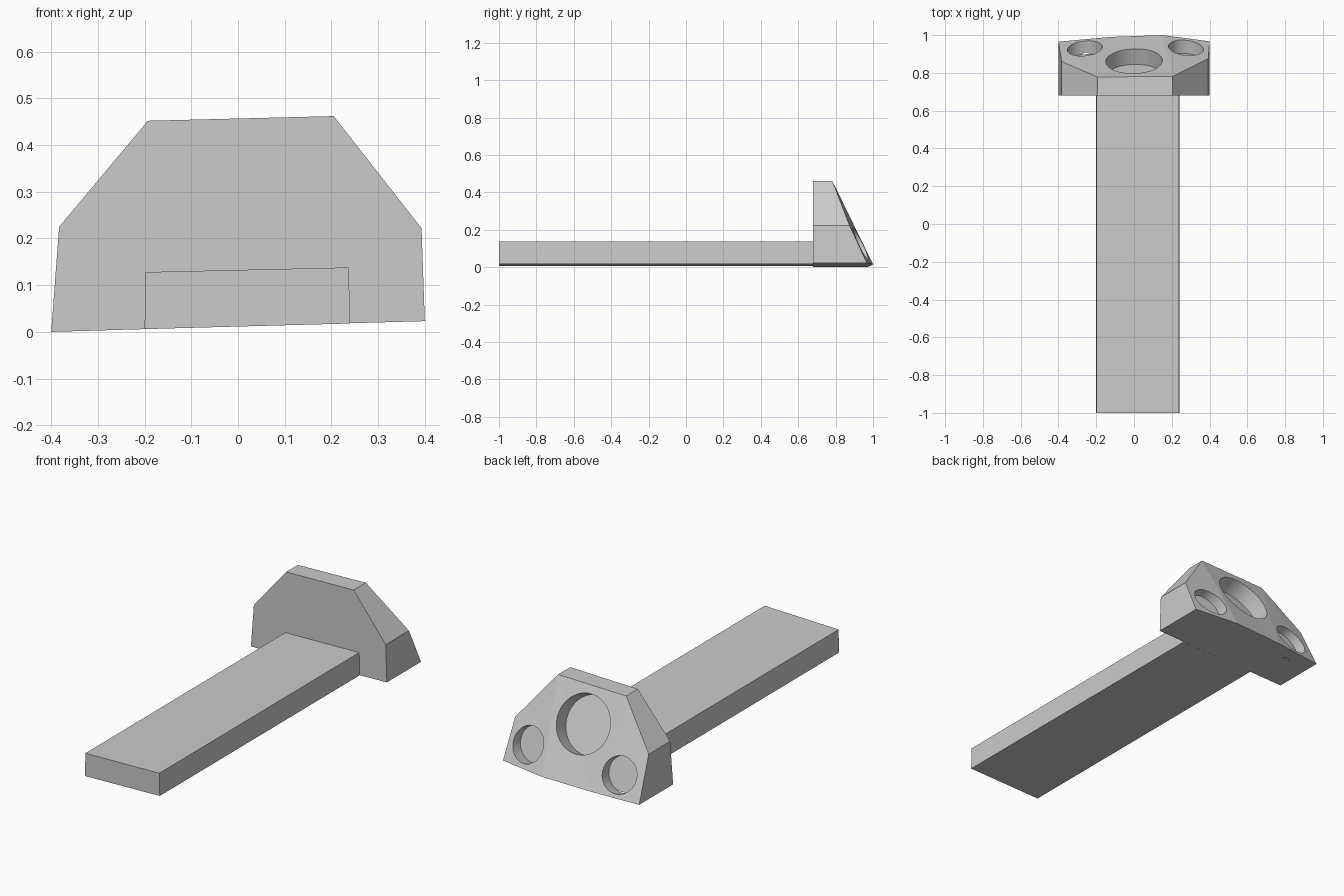
import bpy, bmesh
from mathutils import Vector
from mathutils.bvhtree import BVHTree

cube = bpy.data.objects.get("Cube")
if cube:
    bpy.data.objects.remove(cube, do_unlink=True)

grey = bpy.data.materials.new("plain_grey")
grey.use_nodes = True
colour = (0.6, 0.6, 0.6, 1)
grey.diffuse_color = colour
grey.node_tree.nodes["Principled BSDF"].inputs["Base Color"].default_value = colour


def loft(name, front, back):
    """Solid between two matching outlines, with flat triangles on any folded face."""
    bm = bmesh.new()
    a = [bm.verts.new(p) for p in front]
    b = [bm.verts.new(p) for p in back]
    n = len(a)
    bm.faces.new(a)
    for i in range(n):
        j = (i + 1) % n
        bm.faces.new((a[i], b[i], b[j], a[j]))
    if n == 4:
        bm.faces.new(b[::-1])
    else:
        # back face: left panel, folded middle panel, right panel
        for ids in ((0, 7, 6), (0, 6, 1), (1, 6, 5), (1, 5, 2), (2, 5, 4), (2, 4, 3)):
            bm.faces.new([b[i] for i in ids])
    bmesh.ops.recalc_face_normals(bm, faces=bm.faces)
    tree = BVHTree.FromBMesh(bm)
    mesh = bpy.data.meshes.new(name)
    bm.to_mesh(mesh)
    bm.free()
    mesh.materials.append(grey)
    obj = bpy.data.objects.new(name, mesh)
    bpy.context.collection.objects.link(obj)
    return obj, tree


# Long flat handle, on the slightly tilted underside
shaft = [(-0.2, 0.006), (0.24, 0.018), (0.237, 0.138), (-0.198, 0.128)]
loft("handle", [(x, -1, z) for x, z in shaft], [(x, 0.68, z) for x, z in shaft])

# Head: outline (x, z) with the depth of its sloping back at each corner
head_outline = [
    (-0.4, 0.965, 0), (-0.13, 0.99, 0.008), (0.15, 1, 0.016), (0.4, 0.967, 0.023),
    (0.393, 0.875, 0.222), (0.205, 0.782, 0.462),
    (-0.193, 0.778, 0.452), (-0.383, 0.86, 0.225),
]
head, surface = loft("head", [(x, 0.68, z) for x, y, z in head_outline], head_outline)

# Blind round holes, square to the sloping back
for name, x, y, radius, depth in (
    ("centre_hole", 0, 0.862, 0.15, 0.09),
    ("right_hole", -0.26, 0.93, 0.093, 0.06),
    ("left_hole", 0.275, 0.933, 0.093, 0.06),
):
    point, normal, _, _ = surface.ray_cast(Vector((x, y, 2)), Vector((0, 0, -1)))
    if name != "centre_hole":
        normal = (normal + Vector((0, 0.5, 0))).normalized()
    bpy.ops.mesh.primitive_cylinder_add(
        vertices=48, radius=radius, depth=2 * depth, location=point,
        rotation=normal.to_track_quat("Z", "Y").to_euler())
    cutter = bpy.context.object
    cutter.name = name + "_cutter"
    cutter.data.materials.append(grey)
    cutter.hide_render = True
    cutter.hide_set(True)
    cut = head.modifiers.new(name, "BOOLEAN")
    cut.operation = "DIFFERENCE"
    cut.solver = "EXACT"
    cut.object = cutter
